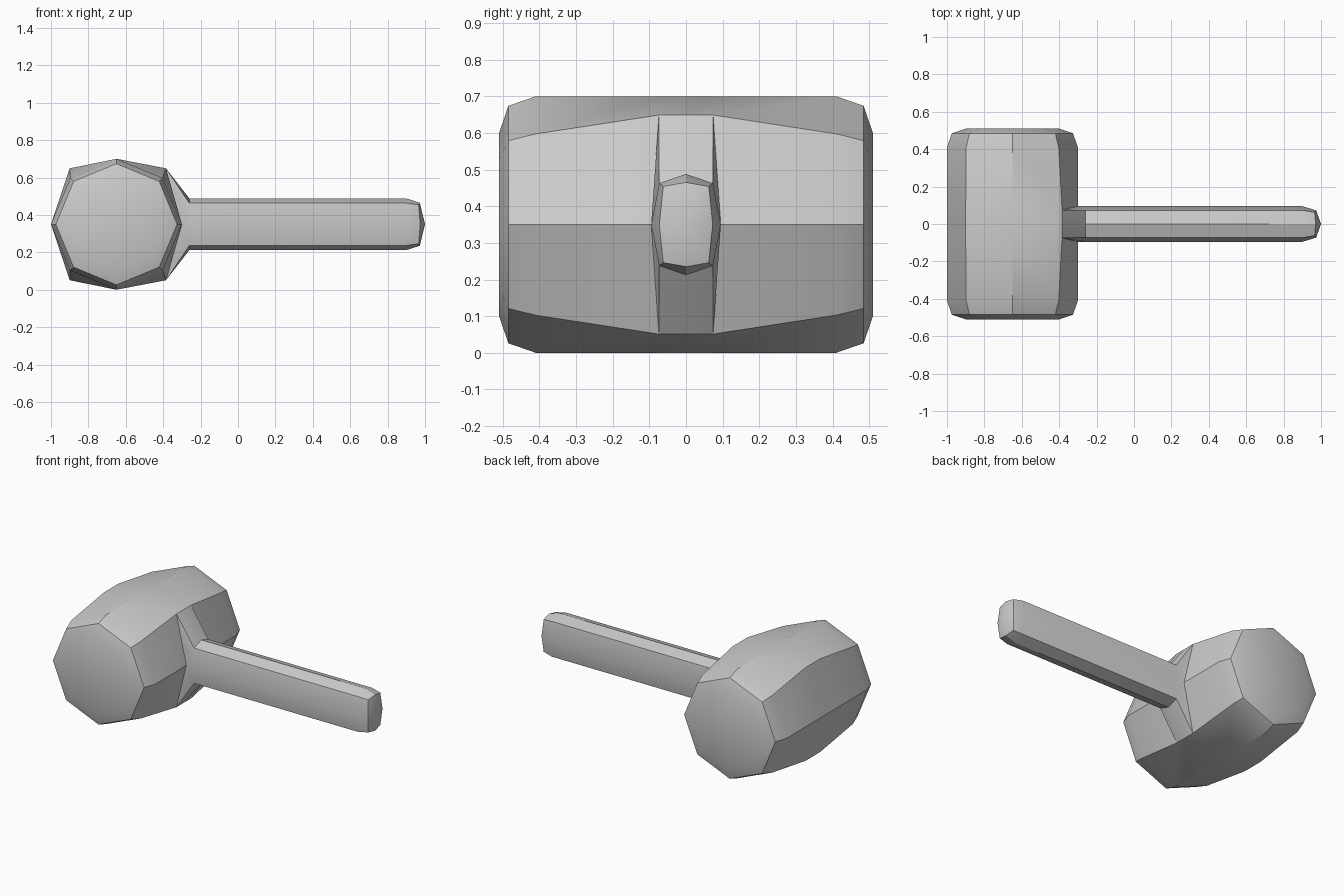
import bpy, bmesh, math

if "Cube" in bpy.data.objects:
    bpy.data.objects.remove(bpy.data.objects["Cube"])

CX, CZ = -0.65, 0.355
bm = bmesh.new()


def bridge(a, b, skip=()):
    n = len(a)
    for i in range(n):
        if i not in skip:
            bm.faces.new((a[i], a[(i + 1) % n], b[(i + 1) % n], b[i]))


# Head: octagonal rings along y (index 0 faces +x, where the handle joins)
def head_ring(y, r, mid=False):
    ring = []
    for i in range(8):
        a = i * math.pi / 4
        x, z, yy = r * math.cos(a), r * math.sin(a), y
        if mid and i % 2:                      # corners swell in the middle
            x = math.copysign(0.265 if x > 0 else 0.25, x)
            z = math.copysign(0.299, z)
        if mid and i == 0 and y:
            yy = math.copysign(0.095, y)
        ring.append(bm.verts.new((CX + x, yy, CZ + z)))
    return ring


stations = [(-0.51, 0.25), (-0.485, 0.324), (-0.41, 0.35), (-0.074, 0.35),
            (0, 0.35), (0.074, 0.35), (0.41, 0.35), (0.485, 0.324), (0.51, 0.25)]
rings = [head_ring(y, r, abs(y) < 0.1) for y, r in stations]
for k in range(8):
    bridge(rings[k], rings[k + 1], (0, 7) if k in (3, 4) else ())
bm.faces.new(rings[0])
bm.faces.new(rings[-1])

# Opening in the head where the neck starts
A, B, C = rings[3], rings[4], rings[5]
socket = [C[0], C[1], B[1], A[1], A[0], A[7], B[7], C[7]]
bm.verts.remove(B[0])


# Handle: flattened octagonal rings along x, with the side points trailing
def handle_ring(x_mid, x_corner, x_side, w, wc, h, hc):
    pts = [(x_side, w, 0), (x_corner, wc, hc), (x_mid, 0, h), (x_corner, -wc, hc),
           (x_side, -w, 0), (x_corner, -wc, -hc), (x_mid, 0, -h), (x_corner, wc, -hc)]
    return [bm.verts.new((x, y, CZ + z)) for x, y, z in pts]


base = handle_ring(-0.26, -0.26, -0.26, 0.095, 0.073, 0.138, 0.113)
end = handle_ring(0.9, 0.9, 0.9, 0.095, 0.073, 0.138, 0.113)
tip = handle_ring(0.972, 0.966, 0.974, 0.073, 0.062, 0.115, 0.104)
for a, b in ((socket, base), (base, end), (end, tip)):
    bridge(a, b)
pole = bm.verts.new((1.0, 0, CZ))
for i in range(8):
    bm.faces.new((tip[i], tip[(i + 1) % 8], pole))

bmesh.ops.recalc_face_normals(bm, faces=bm.faces)
for v in bm.verts:
    v.co.z -= 0.005
mesh = bpy.data.meshes.new("mallet")
bm.to_mesh(mesh)
bm.free()
obj = bpy.data.objects.new("mallet", mesh)
bpy.context.collection.objects.link(obj)
bpy.context.view_layer.objects.active = obj
obj.select_set(True)
bpy.ops.object.shade_smooth_by_angle(angle=math.radians(30))
